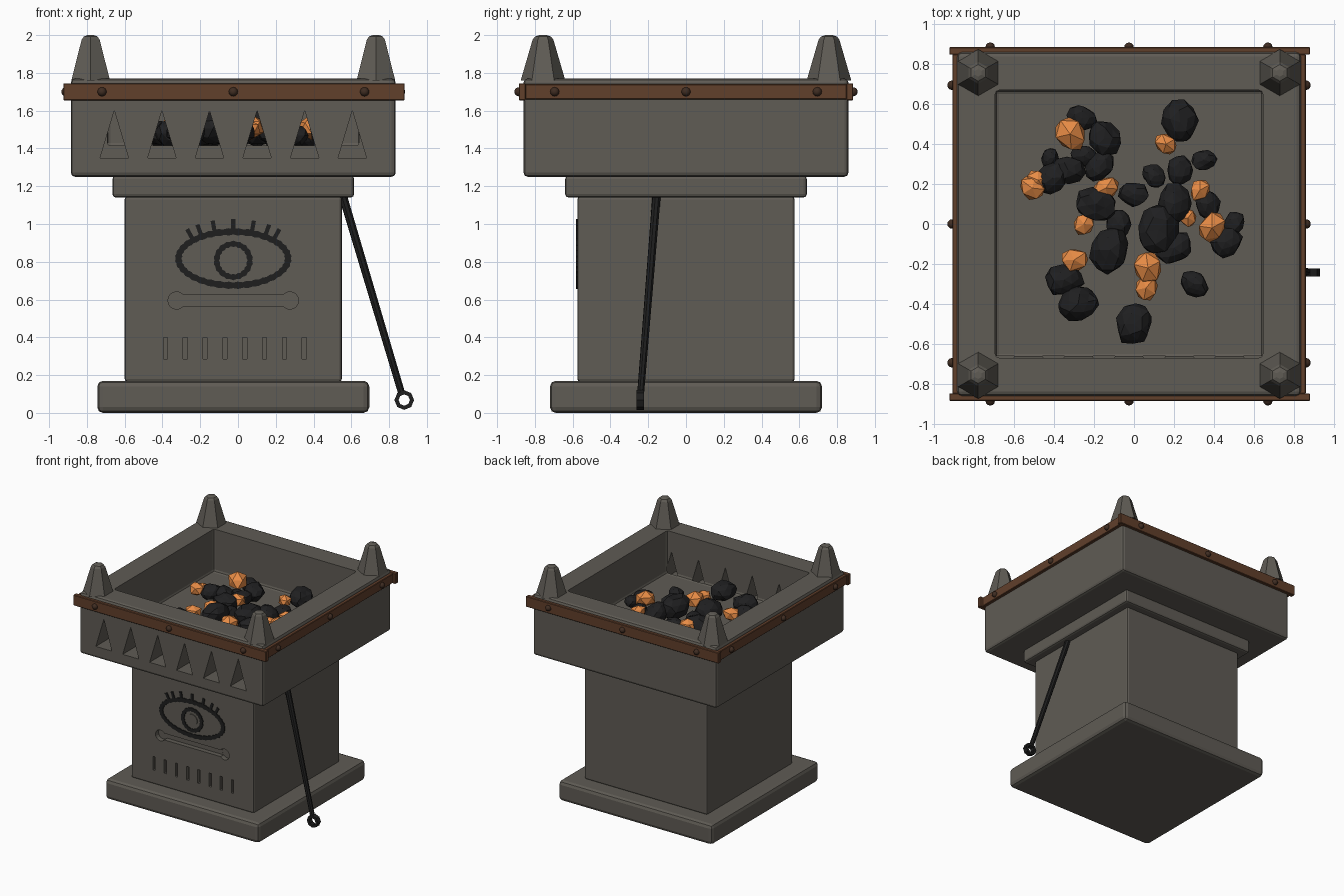
import bpy, bmesh, math, random
from mathutils import Matrix, Vector

random.seed(4)
if "Cube" in bpy.data.objects:
    bpy.data.objects.remove(bpy.data.objects["Cube"])

CX = -0.025  # centre line of the masonry


def material(name, rgb):
    m = bpy.data.materials.new(name)
    m.use_nodes = True
    m.diffuse_color = (*rgb, 1)
    m.node_tree.nodes["Principled BSDF"].inputs["Base Color"].default_value = (*rgb, 1)
    return m


STONE = material("grey stone", (0.115, 0.106, 0.09))
WOOD = material("brown band", (0.12, 0.05, 0.024))
RIVET = material("dark brown rivet", (0.05, 0.026, 0.016))
COAL = material("black coal", (0.014, 0.014, 0.015))
EMBER = material("orange ember", (0.8, 0.26, 0.06))
IRON = material("black iron", (0.013, 0.013, 0.013))


def make(name, bm, mat, smooth=False):
    bmesh.ops.recalc_face_normals(bm, faces=bm.faces)
    me = bpy.data.meshes.new(name)
    bm.to_mesh(me)
    bm.free()
    me.materials.append(mat)
    if smooth:
        me.shade_smooth()
    ob = bpy.data.objects.new(name, me)
    bpy.context.collection.objects.link(ob)
    return ob


def box(name, lo, hi, mat, bevel=0.0, segments=2):
    lo, hi = Vector(lo), Vector(hi)
    bm = bmesh.new()
    bmesh.ops.create_cube(bm, size=1, matrix=Matrix.Translation((lo + hi) / 2)
                          @ Matrix.Diagonal((*(hi - lo), 1)))
    if bevel:
        bmesh.ops.bevel(bm, geom=bm.edges[:], offset=bevel, segments=segments,
                        profile=0.5, affect='EDGES')
    return make(name, bm, mat)


def block(name, half, z0, z1, bevel):
    return box(name, (CX - half, -half, z0), (CX + half, half, z1), STONE, bevel)


def prism(name, outline, y0, y1, mat):
    """Extrude an (x, z) outline along y."""
    bm = bmesh.new()
    face = bm.faces.new([bm.verts.new((x, y0, z)) for x, z in outline])
    out = bmesh.ops.extrude_face_region(bm, geom=[face])
    bmesh.ops.translate(bm, vec=(0, y1 - y0, 0),
                        verts=[v for v in out["geom"] if isinstance(v, bmesh.types.BMVert)])
    return make(name, bm, mat)


def circle(x, z, r, n):
    return [(x + r * math.cos(math.tau * i / n), z + r * math.sin(math.tau * i / n))
            for i in range(n)]


def carve(target, cutters):
    for c in cutters:
        c.hide_render = True
        mod = target.modifiers.new("carve", 'BOOLEAN')
        mod.operation = 'DIFFERENCE'
        mod.solver = 'EXACT'
        mod.object = c
        bpy.context.view_layer.objects.active = target
        bpy.ops.object.modifier_apply(modifier=mod.name)
        bpy.data.objects.remove(c)


# Stacked masonry
block("base", 0.72, 0, 0.17, 0.03)
column = block("column", 0.575, 0.165, 1.145, 0.015)
block("collar", 0.64, 1.14, 1.255, 0.018)
bowl = block("fire_bowl", 0.86, 1.25, 1.77, 0.022)

# Fire pit and the triangular vents through the front wall
cutters = [block("pit_cutter", 0.67, 1.41, 2.2, 0.02)]
for i in range(6):
    x = -0.655 + 0.252 * i
    cutters.append(prism("vent_cutter", [(x - 0.075, 1.35), (x + 0.075, 1.35), (x, 1.6)],
                         -1, -0.662, STONE))
carve(bowl, cutters)

# Slot with round ends and a row of notches carved in the column
FRONT = -0.575
cutters = [box("slot_cutter", (-0.33, -0.7, 0.567), (0.28, FRONT + 0.04, 0.623), STONE)]
for x in (-0.325, 0.275):
    cutters.append(prism("slot_end_cutter", circle(x, 0.595, 0.046, 16),
                         -0.7, FRONT + 0.041, STONE))
for i in range(8):
    x = -0.395 + 0.105 * i
    cutters.append(box("notch_cutter", (x, -0.7, 0.285), (x + 0.022, FRONT + 0.025, 0.4), STONE))
carve(column, cutters)


# Eye ornament: thin dark rings, lashes and a stone pupil
def eye_ring(name, a, b, z, width, n):
    bm = bmesh.new()
    loops = []
    for side in (-1, 1):
        for y in (FRONT + 0.01, FRONT - 0.007):
            loop = []
            for i in range(n):
                t = math.tau * i / n
                w = side * (width / 2 + (0.003 if i % 2 else -0.002))
                loop.append(bm.verts.new((CX + (a + w) * math.cos(t), y,
                                          z + (b + w) * math.sin(t))))
            loops.append(loop)
    order = [loops[0], loops[1], loops[3], loops[2]]
    for k in range(4):
        p, q = order[k], order[(k + 1) % 4]
        for i in range(n):
            j = (i + 1) % n
            bm.faces.new((p[i], p[j], q[j], q[i]))
    return make(name, bm, IRON)


eye_ring("eye_outline", 0.29, 0.142, 0.817, 0.033, 72)
eye_ring("iris_ring", 0.088, 0.088, 0.807, 0.028, 36)
prism("pupil", circle(CX, 0.807, 0.048, 20), FRONT + 0.01, FRONT - 0.006, STONE)
for deg in (42, 54, 70, 90, 110, 126, 138):
    t = math.radians(deg)
    foot = Vector((CX + 0.28 * math.cos(t), 0.817 + 0.135 * math.sin(t)))
    out = Vector((0.5 * math.cos(t), math.sin(t))).normalized()
    side = Vector((-out.y, out.x)) * 0.011
    tip = foot + out * 0.075
    prism("eyelash", [foot - side, foot + side, tip + side, tip - side],
          FRONT + 0.01, FRONT - 0.007, IRON)

# Corner spikes
for sx in (-1, 1):
    for sy in (-1, 1):
        bm = bmesh.new()
        at = Matrix.Translation((CX + sx * 0.755, sy * 0.757, 1.88))
        bmesh.ops.create_cone(bm, cap_ends=True, segments=6, radius1=0.118,
                              radius2=0.048, depth=0.24, matrix=at)
        top = [e for e in bm.edges if all(v.co.z > 1.9 for v in e.verts)]
        bmesh.ops.bevel(bm, geom=top, offset=0.025, segments=2, profile=0.5, affect='EDGES')
        make("corner_spike", bm, STONE)

# Band around the bowl with its rivets
for s in (-1, 1):
    ya, yb = sorted((s * 0.848, s * 0.885))
    box("band_long", (-0.925, ya, 1.655), (0.882, yb, 1.745), WOOD, 0.004, 1)
    xa, xb = sorted((CX + s * 0.85, CX + s * 0.885))
    box("band_side", (xa, -0.85, 1.66), (xb, 0.85, 1.74), WOOD, 0.004, 1)
    for k in (-0.695, 0, 0.695):
        for spot in ((CX + k, s * 0.885, 1.7), (CX + s * 0.886, k, 1.7)):
            bm = bmesh.new()
            bmesh.ops.create_uvsphere(bm, u_segments=12, v_segments=8, radius=0.024,
                                      matrix=Matrix.Translation(spot))
            make("rivet", bm, RIVET, True)

# Poker leaning on the right-hand side of the column
top, foot = Vector((0.54, -0.152, 1.2)), Vector((0.866, -0.24, 0.105))
axis = top - foot
bm = bmesh.new()
bmesh.ops.create_cone(bm, cap_ends=True, segments=8, radius1=0.019, radius2=0.023,
                      depth=axis.length, matrix=Matrix.Translation((top + foot) / 2)
                      @ axis.to_track_quat('Z', 'Y').to_matrix().to_4x4())
make("poker_shaft", bm, IRON)
eyelet = prism("poker_eyelet", circle(0.88, 0.068, 0.052, 8), -0.262, -0.222, IRON)
carve(eyelet, [prism("eyelet_cutter", circle(0.88, 0.068, 0.03, 8), -0.4, -0.1, IRON)])

# Heap of coals and embers: x, y, radius
coals = [(-.26, .53, .07), (-.15, .43, .09), (-.42, .33, .05), (-.25, .34, .06),
         (-.33, .27, .08), (-.17, .29, .075), (-.41, .23, .08), (.23, .51, .1),
         (.35, .32, .06), (.23, .27, .07), (.1, .24, .06), (0, .15, .07),
         (-.19, .1, .1), (.2, .1, .1), (.37, .1, .07), (.5, 0, .06), (.46, -.09, .08),
         (.12, -.03, .12), (-.08, 0, .07), (.2, -.12, .09), (-.12, -.13, .11),
         (-.35, -.28, .09), (-.28, -.4, .1), (.3, -.3, .07), (0, -.5, .1)]
embers = [(-.32, .45, .09), (.16, .4, .06), (-.51, .18, .07), (-.48, .22, .06),
          (-.14, .18, .07), (.33, .17, .06), (-.25, 0, .06), (.27, .03, .05),
          (.39, -.02, .08), (-.3, -.18, .07), (.07, -.22, .085), (.06, -.32, .07)]


def lump(name, x, y, r, lift, mat):
    bm = bmesh.new()
    bmesh.ops.create_icosphere(bm, subdivisions=1 if mat is EMBER else 2, radius=r)
    for v in bm.verts:
        v.co *= random.uniform(0.88, 1.1)
    spin = Matrix.Rotation(random.uniform(0, math.tau), 4, 'Z')
    bm.transform(Matrix.Translation((x, y, 1.405 + 0.75 * r + lift)) @ spin
                 @ Matrix.Diagonal((1.08, 0.88, 0.8, 1)))
    make(name, bm, mat)


for x, y, r in coals:
    lump("coal", x, y, r, 0.02 * random.random(), COAL)
for x, y, r in embers:
    lump("ember", x, y, r, 0.045, EMBER)
